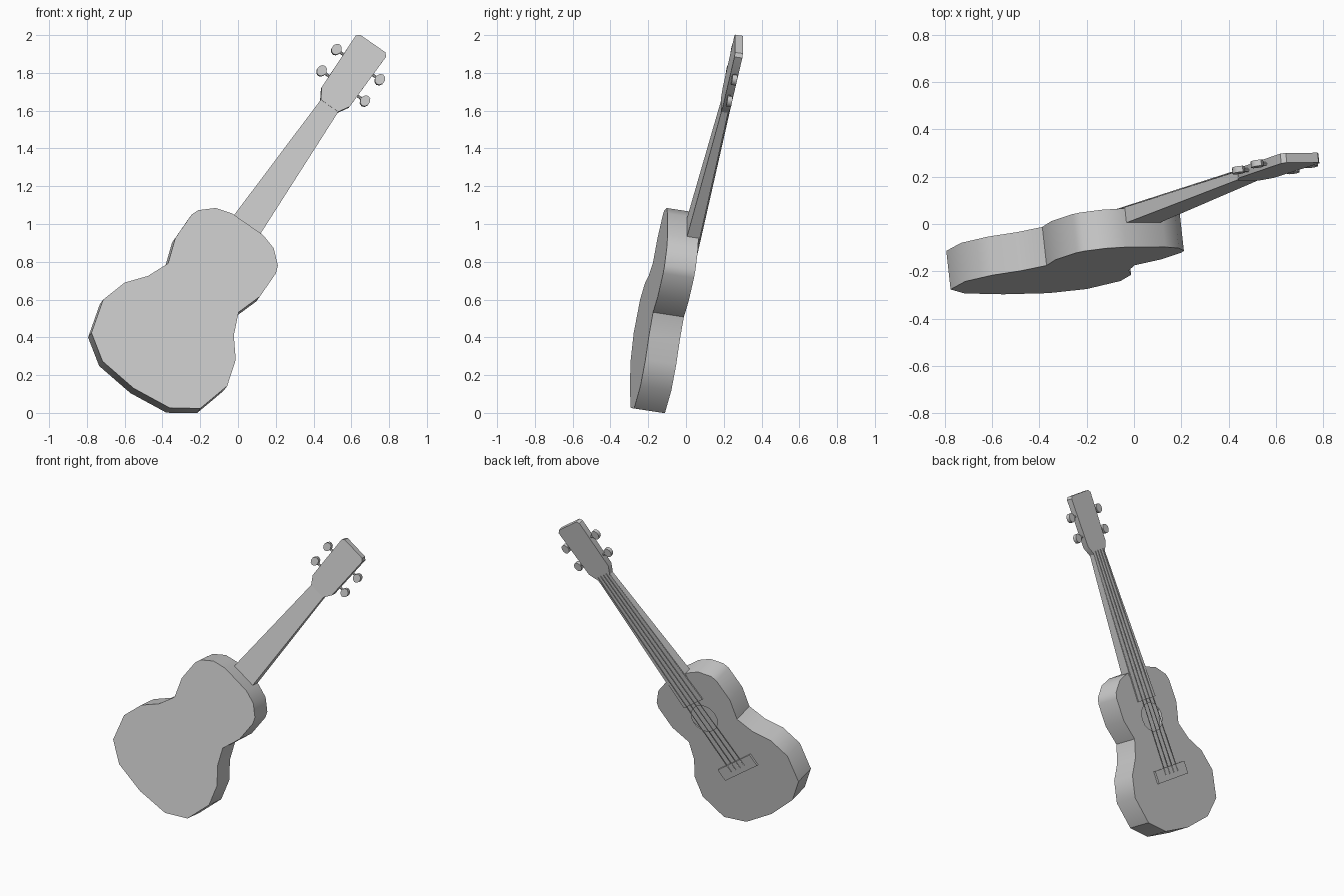
import bpy, bmesh, math
from mathutils import Matrix, Vector

cube = bpy.data.objects.get("Cube")
if cube:
    bpy.data.objects.remove(cube, do_unlink=True)

# Leaning frame: local x runs up the neck, y across it, z out of the soundboard
out = Vector((-0.108, 0.982, -0.151)).normalized()
up = Vector((0.560, 0.186, 0.807))
up = (up - up.dot(out) * out).normalized()
across = out.cross(up)
FRAME = Matrix((up, across, out)).transposed().to_4x4()
FRAME.translation = (-0.185, -0.1755, 0.66)

grey = bpy.data.materials.new("plain_grey")
grey.use_nodes = True
grey.diffuse_color = (0.6, 0.6, 0.6, 1)
grey.node_tree.nodes["Principled BSDF"].inputs["Base Color"].default_value = (0.6, 0.6, 0.6, 1)


def finish(name, bm, angle=40):
    bmesh.ops.recalc_face_normals(bm, faces=bm.faces)
    mesh = bpy.data.meshes.new(name)
    bm.to_mesh(mesh)
    bm.free()
    mesh.materials.append(grey)
    for poly in mesh.polygons:
        poly.use_smooth = True
    mesh.set_sharp_from_angle(angle=math.radians(angle))
    obj = bpy.data.objects.new(name, mesh)
    bpy.context.scene.collection.objects.link(obj)
    obj.matrix_world = FRAME
    return obj


def mirrored(half):
    """Close a half outline by reflecting it across the centre line."""
    return half + [(x, -y) for x, y in reversed(half) if y > 0]


def loft(bm, outline, low, high, cap=True):
    """Raise an outline between two heights; low may vary along the neck."""
    floor = low if callable(low) else lambda x: low
    bottom = [bm.verts.new((x, y, floor(x))) for x, y in outline]
    top = [bm.verts.new((x, y, high)) for x, y in outline]
    for i in range(len(outline)):
        j = (i + 1) % len(outline)
        bm.faces.new((bottom[i], bottom[j], top[j], top[i]))
    bm.faces.new(bottom)
    if cap:
        bm.faces.new(top)
    return top


def prism(name, outline, low, high):
    bm = bmesh.new()
    loft(bm, outline, low, high)
    return finish(name, bm)


def block(name, x0, x1, half0, half1, low, high):
    return prism(name, mirrored([(x0, half0), (x1, half1)]), low, high)


def ellipse(x, y, rx, ry, sides):
    turns = [2 * math.pi * i / sides for i in range(sides)]
    return [(x + rx * math.cos(t), y + ry * math.sin(t)) for t in turns]


# Hollow body with a round opening in the soundboard
DEPTH = 0.166
half_body = [(-0.656, 0), (-0.632, 0.217), (-0.54, 0.351), (-0.358, 0.40),
             (-0.216, 0.358), (-0.114, 0.276), (0.003, 0.227), (0.137, 0.272),
             (0.29, 0.272), (0.33, 0.257), (0.394, 0.187), (0.42, 0.10)]
bm = bmesh.new()
rim = loft(bm, mirrored(half_body), 0, DEPTH, cap=False)
hole = [bm.verts.new((x, y, DEPTH)) for x, y in ellipse(0.1, 0, 0.095, 0.095, 16)]
edges = [bm.edges.new((hole[i - 1], hole[i])) for i in range(len(hole))]
edges += [bm.edges.get((rim[i - 1], rim[i])) for i in range(len(rim))]
bmesh.ops.triangle_fill(bm, edges=edges, use_beauty=True)
finish("body", bm)

# Neck tapers in width and thickness; fretboard runs on over the body
block("neck", 0.40, 1.23, 0.087, 0.056, lambda x: 0.105 + (x - 0.42) * 0.041, 0.172)
block("fretboard", 0.22, 1.23, 0.087, 0.056, 0.160, 0.174)

# Headstock with shoulders and clipped corners
prism("headstock", mirrored([(1.222, 0.056), (1.28, 0.09), (1.612, 0.098), (1.63, 0.082)]),
      0.135, 0.177)

# Bridge
block("bridge", -0.325, -0.24, 0.15, 0.15, 0.160, 0.180)

# Four strings, slightly fanned
for i in range(4):
    spread = (i - 1.5) / 1.5
    start = Vector((-0.29, 0.062 * spread, 0.182))
    end = Vector((1.24, 0.038 * spread, 0.181))
    bm = bmesh.new()
    turn = (end - start).to_track_quat('Z', 'Y').to_matrix().to_4x4()
    bmesh.ops.create_cone(bm, segments=6, radius1=0.003, radius2=0.003, cap_ends=True,
                          depth=(end - start).length,
                          matrix=Matrix.Translation((start + end) / 2) @ turn)
    finish("string_%d" % (i + 1), bm)

# Tuning pegs: a thin stem and a rounded button on each side
for x in (1.355, 1.495):
    for side, label in ((-1, "right"), (1, "left")):
        bm = bmesh.new()
        bmesh.ops.create_cone(bm, segments=8, radius1=0.008, radius2=0.008,
                              cap_ends=True, depth=0.05,
                              matrix=Matrix.Translation((x, side * 0.105, 0.155))
                              @ Matrix.Rotation(math.pi / 2, 4, 'X'))
        loft(bm, ellipse(x, side * 0.14, 0.031, 0.026, 10), 0.142, 0.168)
        finish("tuning_peg_" + label, bm)
